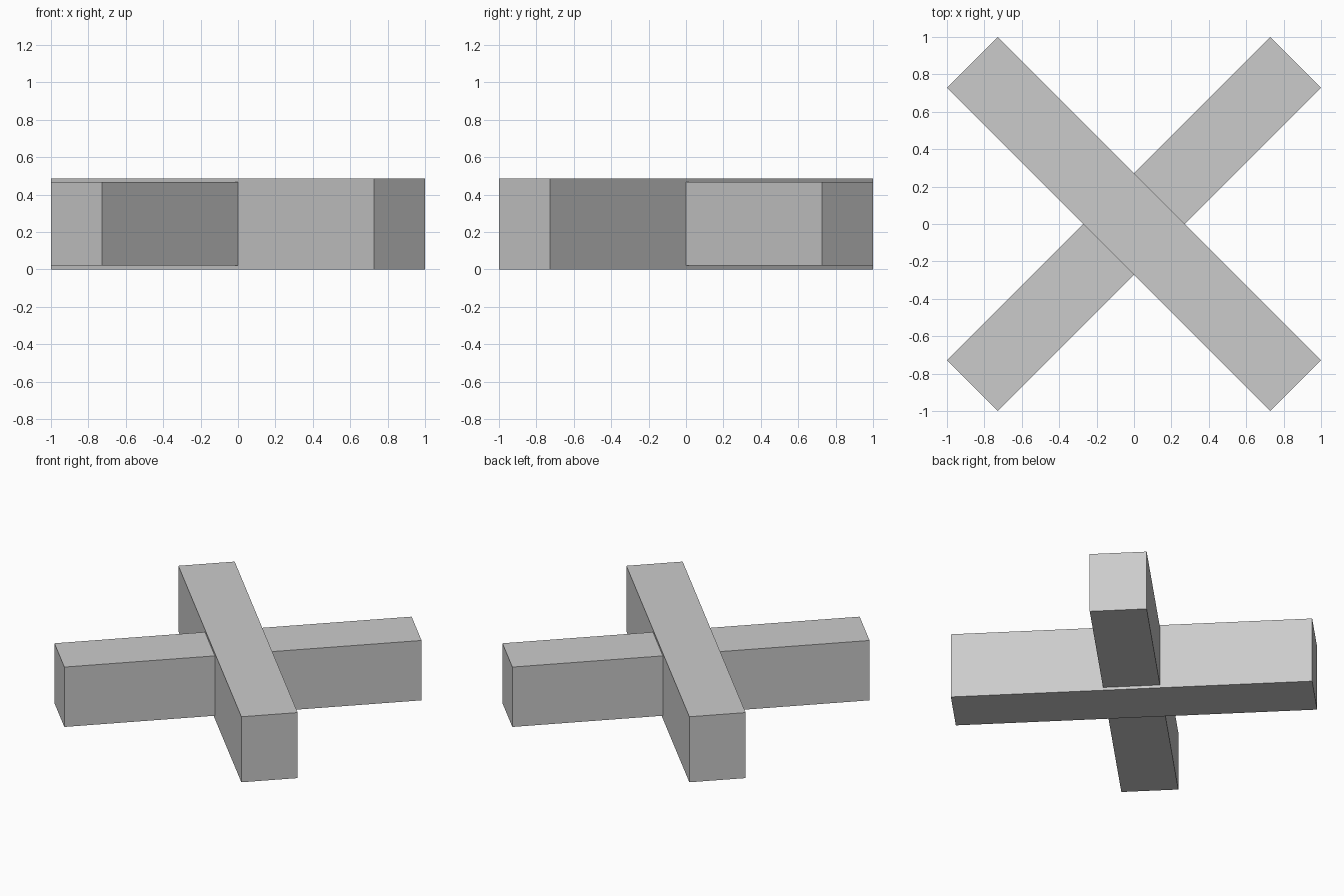
import bpy
import math

if "Cube" in bpy.data.objects:
    bpy.data.objects.remove(bpy.data.objects["Cube"])

# One plain grey for both beams
grey = bpy.data.materials.new("light_grey")
grey.diffuse_color = (0.6, 0.6, 0.6, 1.0)
grey.use_nodes = True
grey.node_tree.nodes["Principled BSDF"].inputs["Base Color"].default_value = grey.diffuse_color

WIDTH = 0.385
LENGTH = 2 * math.sqrt(2) - WIDTH


def beam(name, angle, z_low, z_high):
    """Square-ended bar through the centre, turned about z."""
    bpy.ops.mesh.primitive_cube_add(size=1, location=(0, 0, (z_low + z_high) / 2))
    ob = bpy.context.object
    ob.name = name
    ob.scale = (LENGTH, WIDTH, z_high - z_low)
    ob.rotation_euler.z = math.radians(angle)
    ob.data.materials.append(grey)
    return ob


# Taller beam, and a slightly shallower one crossing through it
beam("tall_beam", -45, 0.0, 0.487)
beam("shallow_beam", 45, 0.022, 0.467)
